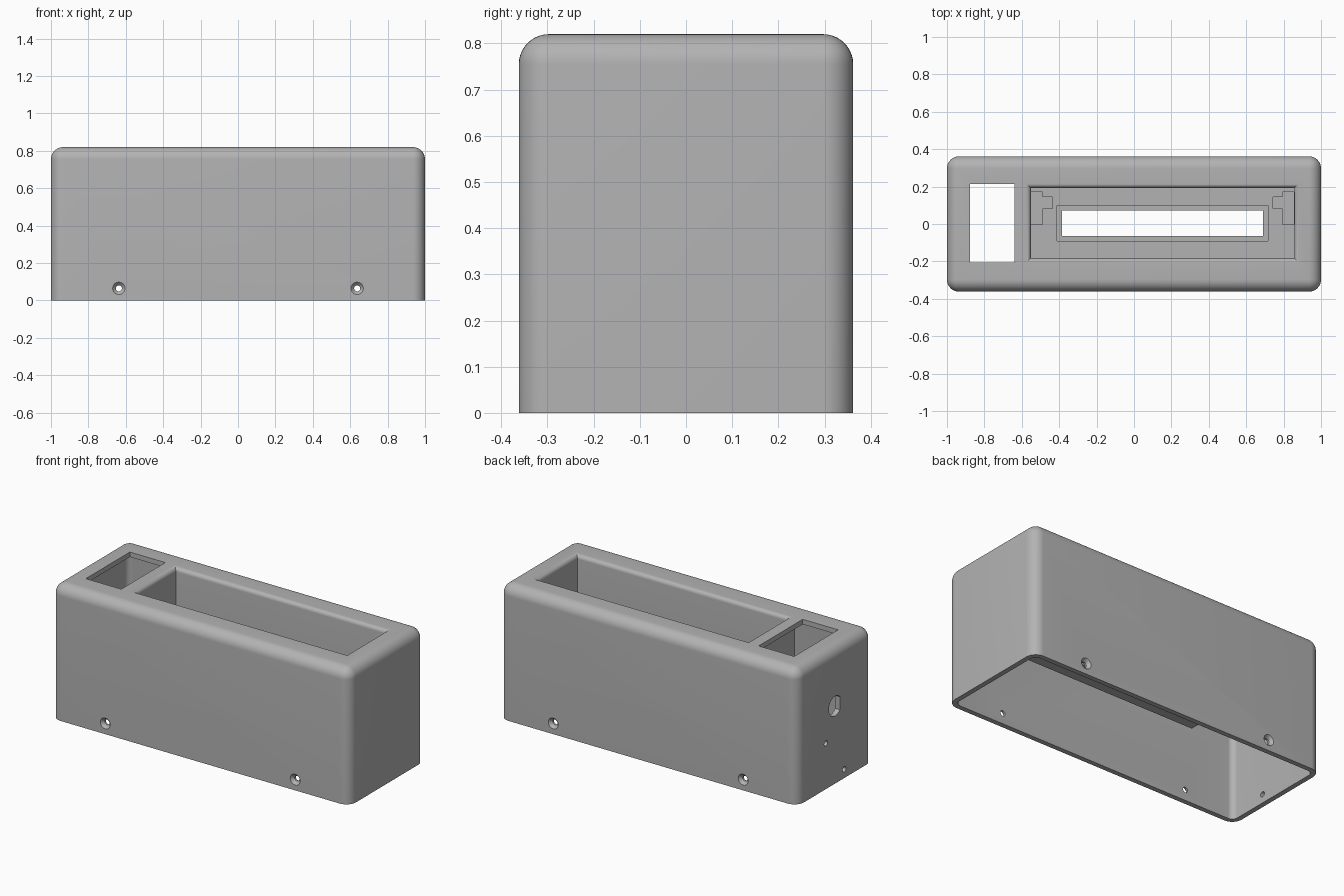
import bpy, bmesh, math
from mathutils import Matrix

if "Cube" in bpy.data.objects:
    bpy.data.objects.remove(bpy.data.objects["Cube"])

TOP, HX, HY, WALL, R = 0.82, 1.0, 0.362, 0.03, 0.065

grey = bpy.data.materials.new("case grey")
grey.diffuse_color = (0.45, 0.45, 0.45, 1)
grey.use_nodes = True
grey.node_tree.nodes["Principled BSDF"].inputs["Base Color"].default_value = grey.diffuse_color


def finish(name, bm):
    bmesh.ops.recalc_face_normals(bm, faces=bm.faces)
    me = bpy.data.meshes.new(name)
    bm.to_mesh(me)
    bm.free()
    me.materials.append(grey)
    ob = bpy.data.objects.new(name, me)
    bpy.context.collection.objects.link(ob)
    return ob


def box(name, x0, x1, y0, y1, z0, z1, radius=0.0):
    """Box; with a radius, every edge except the bottom ones is rounded."""
    bm = bmesh.new()
    bmesh.ops.create_cube(bm, size=1)
    for v in bm.verts:
        v.co = ((x0, x1)[v.co.x > 0], (y0, y1)[v.co.y > 0], (z0, z1)[v.co.z > 0])
    if radius:
        edges = [e for e in bm.edges if max(v.co.z for v in e.verts) > z0 + 0.01]
        bmesh.ops.bevel(bm, geom=edges, offset=radius, segments=10,
                        profile=0.5, affect='EDGES', clamp_overlap=True)
    return finish(name, bm)


def rod(name, axis, centre, length, r0, r1=None):
    """Round cutter along x or y; r0 is the radius at the low end."""
    bm = bmesh.new()
    bmesh.ops.create_cone(bm, cap_ends=True, segments=40, radius1=r0,
                          radius2=r0 if r1 is None else r1, depth=length)
    turn = Matrix.Rotation(math.pi / 2, 4, 'Y') if axis == 'x' else Matrix.Rotation(-math.pi / 2, 4, 'X')
    bm.transform(Matrix.Translation(centre) @ turn)
    return finish(name, bm)


def well_void(x0, x1, y0, y1, floor, lip):
    """Straight pocket with a rounded lip that flares out at the top."""
    rings = [(0, floor)]
    for i in range(9):
        t = i / 8 * math.pi / 2
        rings.append((lip - lip * math.cos(t), TOP - lip + lip * math.sin(t)))
    rings.append((lip, TOP + 0.1))
    bm = bmesh.new()
    loops = [[bm.verts.new(p) for p in ((x0 - o, y0 - o, z), (x1 + o, y0 - o, z),
                                        (x1 + o, y1 + o, z), (x0 - o, y1 + o, z))] for o, z in rings]
    for a, b in zip(loops, loops[1:]):
        for i in range(4):
            bm.faces.new((a[i], a[(i + 1) % 4], b[(i + 1) % 4], b[i]))
    bm.faces.new(loops[0])
    bm.faces.new(loops[-1])
    return finish("well_cutter", bm)


def apply_bool(target, tool, op='DIFFERENCE'):
    m = target.modifiers.new("bool", 'BOOLEAN')
    m.operation, m.object, m.solver = op, tool, 'EXACT'
    bpy.context.view_layer.objects.active = target
    bpy.ops.object.modifier_apply(modifier=m.name)
    bpy.data.objects.remove(tool, do_unlink=True)


# Rounded shell, open underneath
case = box("case", -HX, HX, -HY, HY, 0, TOP, R)
apply_bool(case, box("cavity", -HX + WALL, HX - WALL, -HY + WALL, HY - WALL,
                     -0.1, TOP - WALL, R - WALL))

# Well body hanging from the top, with two pocket housings below its floor
WX0, WX1, WY0, WY1, FLOOR = -0.552, 0.857, -0.183, 0.193, 0.40
MID = (WX0 + WX1) / 2
apply_bool(case, box("well_body", WX0 - WALL, WX1 + WALL, WY0 - WALL, WY1 + WALL,
                     FLOOR - WALL, TOP - 0.01), 'UNION')


def span(a, b, side):
    """x range measured inward from the left or right end of the well."""
    return (WX0 + a, WX0 + b) if side < 0 else (WX1 - b, WX1 - a)


for side in (-1, 1):
    apply_bool(case, box("housing", *span(-WALL, 0.09, side), -0.03, 0.2, 0.29, FLOOR - 0.01), 'UNION')
    apply_bool(case, box("tab_housing", *span(0.05, 0.14, side), 0.055, 0.175, 0.29, FLOOR - 0.01), 'UNION')
apply_bool(case, well_void(WX0, WX1, WY0, WY1, FLOOR, 0.025))
for side in (-1, 1):
    apply_bool(case, box("pocket", *span(0.002, 0.062, side), -0.003, 0.17, 0.32, FLOOR + 0.05))
    apply_bool(case, box("tab_pocket", *span(0.03, 0.115, side), 0.082, 0.145, 0.32, FLOOR + 0.05))

# Long slot in the well floor, with a shallow recess round it
apply_bool(case, box("slot_recess", -0.412, 0.716, -0.09, 0.098, FLOOR - 0.015, FLOOR + 0.05))
apply_bool(case, box("slot", -0.386, 0.69, -0.064, 0.072, 0.3, FLOOR + 0.05))

# Rectangular opening in the top at the left end
apply_bool(case, box("opening", -0.876, -0.638, -0.207, 0.215, 0.7, 0.9))

# Countersunk screw holes, front and back
for x in (-0.637, 0.637):
    apply_bool(case, rod("screw_hole", 'y', (x, 0, 0.065), 1, 0.016))
    apply_bool(case, rod("sink_front", 'y', (x, -HY + 0.008, 0.065), 0.02, 0.035, 0.016))
    apply_bool(case, rod("sink_back", 'y', (x, HY - 0.008, 0.065), 0.02, 0.016, 0.035))

# Left end: round connector hole with two screw holes, and a D-shaped hole
for y, z, r in ((0, 0.165, 0.11), (0.088, 0.277, 0.016), (-0.088, 0.053, 0.016)):
    apply_bool(case, rod("end_hole", 'x', (-HX, y, z), 0.2, r))
d_hole = rod("d_hole", 'x', (-HX, 0, 0.47), 0.2, 0.06)
apply_bool(d_hole, box("flat", -1.2, -0.8, -0.2, -0.045, 0.3, 0.6))
apply_bool(case, d_hole)

# Smooth rounded edges, keep the cut edges sharp
bpy.ops.object.select_all(action='DESELECT')
case.select_set(True)
bpy.context.view_layer.objects.active = case
bpy.ops.object.shade_smooth_by_angle(angle=math.radians(30))
